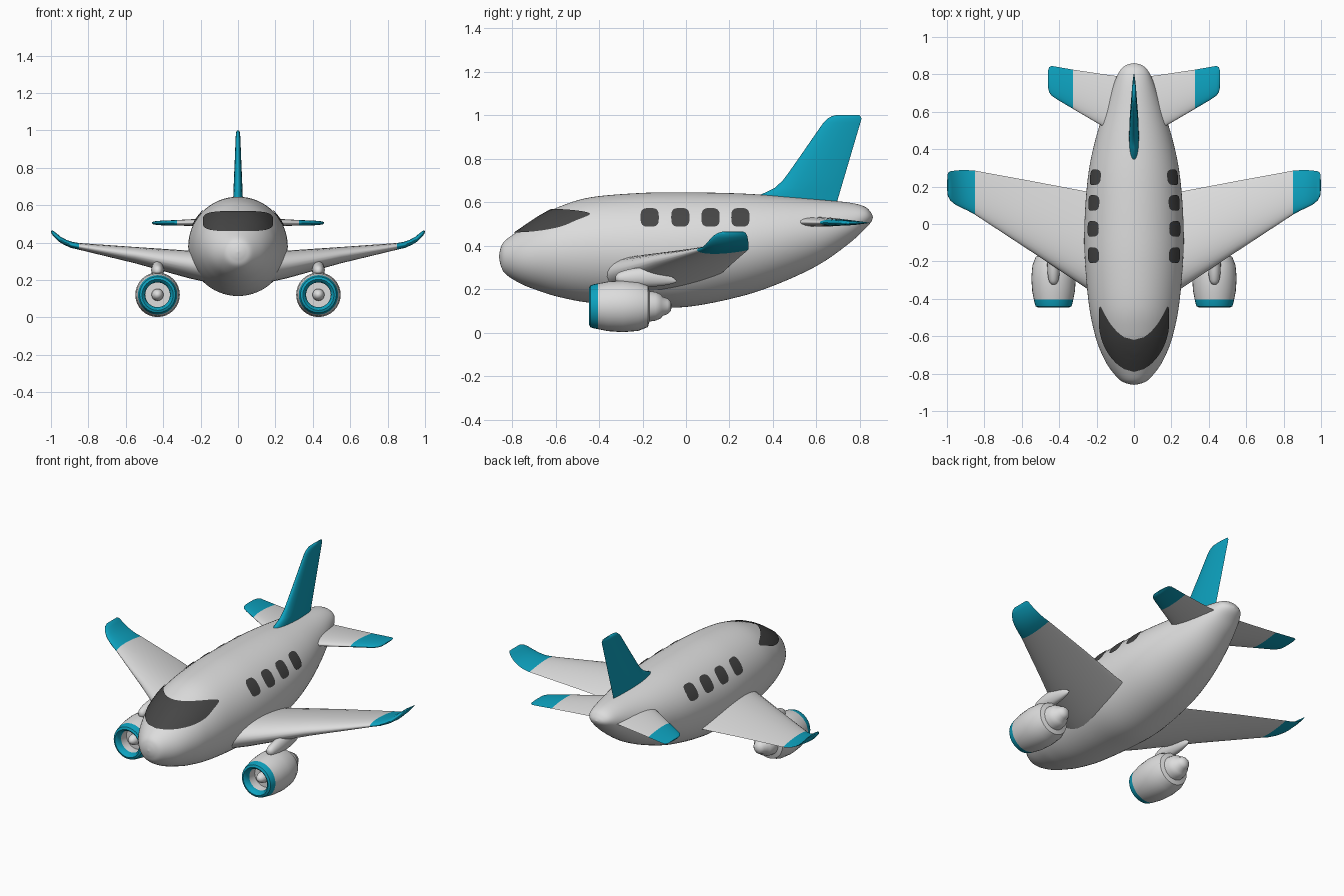
import bpy, bmesh, math
from mathutils import Vector

if "Cube" in bpy.data.objects:
    bpy.data.objects.remove(bpy.data.objects["Cube"])


def material(name, rgb):
    m = bpy.data.materials.new(name)
    m.diffuse_color = (*rgb, 1)
    m.use_nodes = True
    m.node_tree.nodes["Principled BSDF"].inputs["Base Color"].default_value = m.diffuse_color
    return m


WHITE = material("white_paint", (0.72, 0.72, 0.72))
TEAL = material("teal_paint", (0.004, 0.36, 0.52))
DARK = material("dark_glass", (0.06, 0.06, 0.06))


def finish(name, bm, mats, rule=None, mirror=False, angle=50):
    bmesh.ops.remove_doubles(bm, verts=bm.verts, dist=1e-5)
    bmesh.ops.recalc_face_normals(bm, faces=bm.faces)
    for f in bm.faces:
        f.material_index = int(bool(rule and rule(f.calc_center_median())))
    me = bpy.data.meshes.new(name)
    bm.to_mesh(me)
    bm.free()
    ob = bpy.data.objects.new(name, me)
    bpy.context.collection.objects.link(ob)
    for m in mats:
        me.materials.append(m)
    bpy.ops.object.select_all(action='DESELECT')
    ob.select_set(True)
    bpy.context.view_layer.objects.active = ob
    bpy.ops.object.shade_smooth_by_angle(angle=math.radians(angle))
    if mirror:
        ob.modifiers.new("Mirror", 'MIRROR').use_mirror_merge = False
    return ob


def loft(name, rings, mats, **kw):
    """Skin a list of closed rings and cap both ends."""
    bm = bmesh.new()
    vs = [[bm.verts.new(p) for p in r] for r in rings]
    n = len(vs[0])
    for a, b in zip(vs, vs[1:]):
        for i in range(n):
            j = (i + 1) % n
            bm.faces.new((a[i], a[j], b[j], b[i]))
    bm.faces.new(vs[0])
    bm.faces.new(vs[-1])
    return finish(name, bm, mats, **kw)


def spline(rows, t):
    """Catmull-Rom interpolation of table rows, t from 0 to 1."""
    s = t * (len(rows) - 1)
    i = min(int(s), len(rows) - 2)
    u = s - i
    p = [rows[max(0, min(len(rows) - 1, i + k))] for k in (-1, 0, 1, 2)]
    return [0.5 * (2 * b + (c - a) * u + (2 * a - 5 * b + 4 * c - d) * u * u
                   + (3 * b - a - 3 * c + d) * u ** 3) for a, b, c, d in zip(*p)]


def ellipse(x, y, z, rx, rz, n=32):
    return [Vector((x + rx * math.cos(k * math.tau / n), y,
                    z + rz * math.sin(k * math.tau / n))) for k in range(n)]


def airfoil(x, z, y0, y1, thick, tilt=0, n=32):
    """Wing section from leading edge y0 to trailing edge y1; tilt turns its up axis."""
    pts = []
    for k in range(n):
        a = k * math.tau / n
        u = (1 - math.cos(a)) / 2
        h = thick / 2 * (math.sqrt(u) * (1 - u) / 0.385 * 0.9 + 0.1 * abs(math.sin(a)))
        h = math.copysign(h, math.sin(a))
        pts.append(Vector((x - math.sin(tilt) * h, y0 + (y1 - y0) * u, z + math.cos(tilt) * h)))
    return pts


# Fuselage: y, top, bottom, half width
BODY = [(-.86, .35, .35, 0), (-.852, .39, .31, .04), (-.83, .425, .27, .08),
        (-.76, .475, .225, .138), (-.67, .535, .19, .183), (-.58, .58, .163, .212),
        (-.44, .622, .137, .24), (-.21, .642, .12, .262), (0, .645, .118, .265),
        (.245, .64, .165, .247), (.43, .628, .227, .212), (.61, .612, .312, .158),
        (.75, .598, .41, .108), (.82, .58, .475, .075), (.85, .553, .507, .04),
        (.86, .53, .53, 0)]


def section(t):
    y, top, bot, hw = spline(BODY, t)
    return y, (top + bot) / 2, max((top - bot) / 2, 1e-6), max(hw, 1e-6)


def bisect(test, lo, hi):
    for _ in range(40):
        mid = (lo + hi) / 2
        lo, hi = (lo, mid) if test(mid) else (mid, hi)
    return hi


def body_ring(t):
    y, zc, hh, hw = section(t)
    return ellipse(0, y, zc, hw, hh, 64)


loft("fuselage", [body_ring(i / 90) for i in range(91)], [WHITE])


# Glass plates that follow the fuselage surface
def side_point(y, z):
    _, zc, hh, hw = section(bisect(lambda t: section(t)[0] > y, 0, 1))
    return Vector((hw * math.sqrt(max(0, 1 - ((z - zc) / hh) ** 2)) + .004, y, z + .002))


def front_point(x, z):
    def inside(t):
        _, zc, hh, hw = section(t)
        return (x / hw) ** 2 + ((z - zc) / hh) ** 2 < 1
    y = section(bisect(inside, 0, .55))[0]
    return Vector((x * 1.012, y - .004, z + .004))


def plate(name, point, cx, cz, rx, rz, power, rings, n, **kw):
    bm = bmesh.new()
    prev = None
    mid = bm.verts.new(point(cx, cz))
    for r in range(1, rings + 1):
        ring = []
        for k in range(n):
            a = k * math.tau / n
            c, s = math.cos(a), math.sin(a)
            ring.append(bm.verts.new(point(
                cx + rx * r / rings * math.copysign(abs(c) ** (2 / power), c),
                cz + rz * r / rings * math.copysign(abs(s) ** (2 / power), s))))
        for k in range(n):
            j = (k + 1) % n
            bm.faces.new((prev[k], ring[k], ring[j], prev[j]) if prev else (mid, ring[k], ring[j]))
        prev = ring
    return finish(name, bm, [DARK], **kw)


plate("windshield", front_point, 0, .511, .186, .054, 3.6, 10, 64)
for i, y in enumerate((-.167, -.026, .113, .25)):
    plate(f"cabin_windows_{i + 1}", side_point, y, .528, .042, .043, 3.2, 4, 32, mirror=True)

# Main wings with upturned teal tips: x, z, leading y, trailing y, thickness, tilt
WING = [(.12, .262, -.43, .15, .17, 0), (.26, .283, -.34, .175, .15, 0),
        (.55, .333, -.147, .23, .088, 0), (.85, .38, .05, .285, .036, .05),
        (.89, .388, .072, .288, .033, .2), (.925, .402, .088, .288, .03, .45),
        (.955, .42, .103, .286, .027, .65), (.98, .443, .124, .282, .023, .8),
        (.992, .457, .145, .276, .017, .85), (.997, .464, .168, .265, .006, .85)]
loft("wings", [airfoil(*w) for w in WING], [WHITE, TEAL], rule=lambda c: c.x > .85, mirror=True)

# Tailplane
TAIL = [(.05, .51, .45, .785, .05), (.18, .508, .53, .803, .042), (.325, .506, .615, .825, .03),
        (.41, .505, .665, .84, .025), (.44, .505, .685, .845, .02),
        (.454, .505, .705, .838, .015), (.46, .505, .73, .82, .006)]
loft("tailplane", [airfoil(*w) for w in TAIL], [WHITE, TEAL], rule=lambda c: c.x > .325, mirror=True)

# Tail fin: z, leading y, thickness
FIN = [(.56, .30, .052), (.635, .345, .052), (.665, .408, .05), (.70, .445, .047),
       (.74, .475, .044), (.83, .538, .036), (.93, .607, .028), (.965, .632, .025),
       (.985, .652, .022), (.996, .672, .016), (1.0, .69, .008)]
loft("tail_fin", [airfoil(0, z, y, .694 + (z - .6) * .295 - max(0, z - .985) * .9, t, math.pi / 2)
                  for z, y, t in FIN], [TEAL])

# Engines: radius, y, from the intake wall round the lip to the exhaust cone
EX, EZ = .43, .121
COWL = [(0, -.36), (.066, -.36), (.066, -.412), (.071, -.436), (.083, -.446), (.096, -.44),
        (.101, -.425), (.105, -.405), (.114, -.36), (.119, -.29), (.113, -.22), (.095, -.175),
        (.07, -.168), (.066, -.14), (.055, -.115), (.044, -.108), (.036, -.085),
        (.022, -.07), (0, -.065)]
loft("engines", [ellipse(EX, y, EZ, r, r) for r, y in COWL], [WHITE, TEAL],
     rule=lambda c: c.y < -.405, mirror=True, angle=40)
loft("engine_spinners", [ellipse(EX, -.37 - .05 * math.sin(a), EZ, .032 * math.cos(a), .032 * math.cos(a))
                         for a in (i * math.pi / 16 - .4 for i in range(11)) if a < 1.57],
     [WHITE], mirror=True)

# Engine pylons: y, z, half width, half height
PYLON = [(-.325, .25, 0, 0), (-.32, .25, .014, .016), (-.30, .25, .026, .03), (-.25, .252, .033, .042),
         (-.18, .255, .033, .045), (-.11, .25, .024, .034), (-.06, .24, .01, .014), (-.04, .236, 0, 0)]
loft("engine_pylons", [ellipse(EX, y, z, rx, rz) for y, z, rx, rz in
                       (spline(PYLON, i / 28) for i in range(29))], [WHITE], mirror=True)
